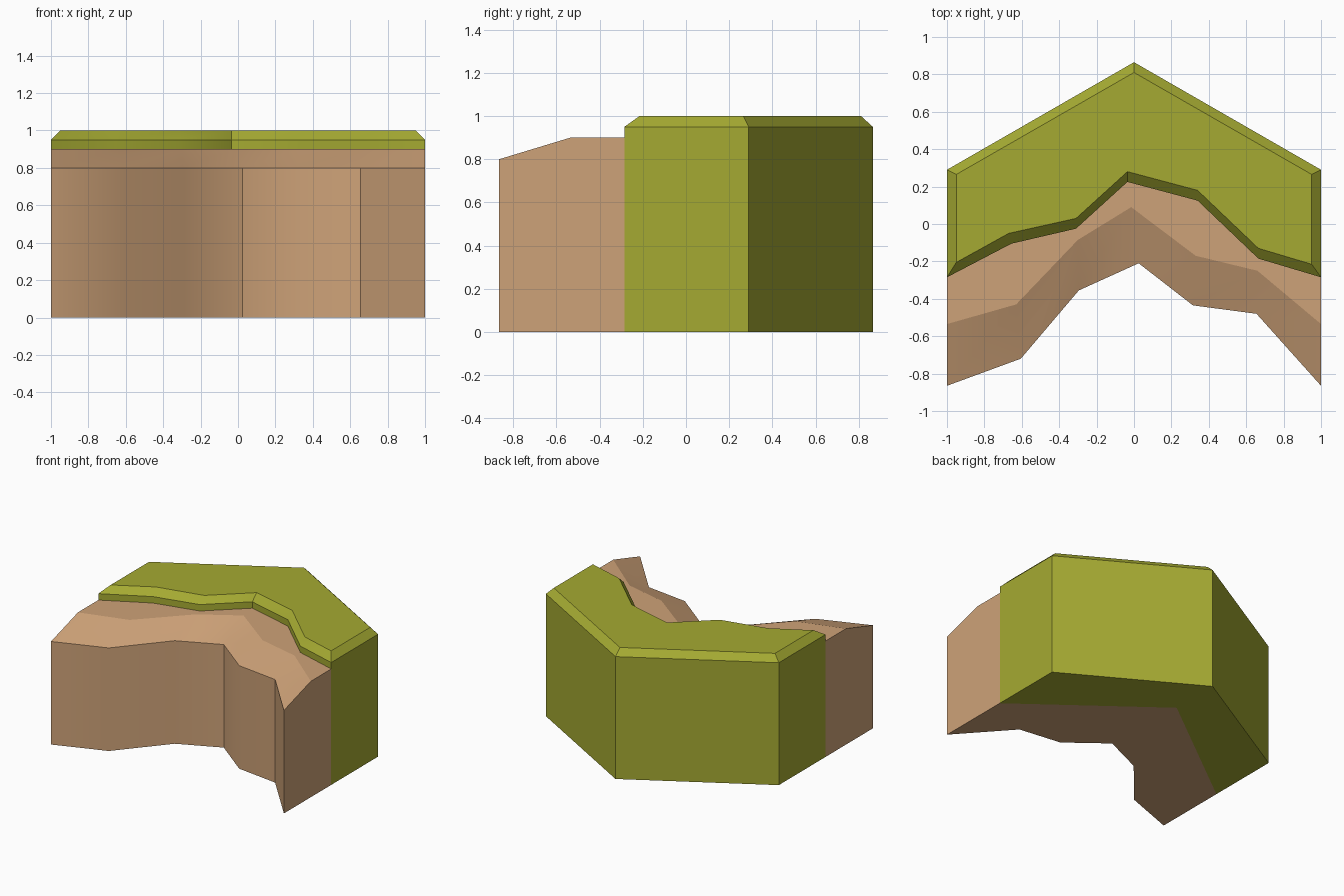
import bpy, bmesh, math

if "Cube" in bpy.data.objects:
    bpy.data.objects.remove(bpy.data.objects["Cube"])


def material(name, rgb):
    m = bpy.data.materials.new(name)
    m.diffuse_color = (*rgb, 1)
    m.use_nodes = True
    m.node_tree.nodes["Principled BSDF"].inputs["Base Color"].default_value = m.diffuse_color
    return m


GRASS = material("grass green", (0.376, 0.402, 0.032))
DIRT = material("dirt brown", (0.617, 0.362, 0.188))


def at(points, z):
    return [(x, y, z) for x, y in points]


def strip(a, b):
    """Quads joining two lines with the same number of points."""
    return [[a[i], a[i + 1], b[i + 1], b[i]] for i in range(len(a) - 1)]


def build(name, polygons, mat, crease_z=None):
    bm = bmesh.new()
    for poly in polygons:
        bm.faces.new([bm.verts.new(p) for p in poly])
    bmesh.ops.remove_doubles(bm, verts=bm.verts, dist=0.0005)
    for f in bm.faces:
        f.smooth = True
    bm.normal_update()
    for e in bm.edges:
        e.smooth = len(e.link_faces) == 2 and e.calc_face_angle(0) < math.radians(35)
        if crease_z and all(abs(v.co.z - crease_z) < 0.001 for v in e.verts):
            e.smooth = False
    me = bpy.data.meshes.new(name)
    bm.to_mesh(me)
    bm.free()
    me.materials.append(mat)
    ob = bpy.data.objects.new(name, me)
    bpy.context.collection.objects.link(ob)


# Plan lines, left to right
lip = [(-1, -.285), (-.655, -.105), (-.31, -.025), (-.035, .225),
       (.34, .125), (.665, -.185), (1, -.285)]
lip_top = [(-.95, -.205), (-.67, -.05), (-.31, .03), (-.035, .28),
           (.34, .18), (.665, -.13), (.95, -.215)]
ridge = [(-1, -.535), (-.63, -.43), (-.3, -.085), (-.015, .09),
         (.33, -.17), (.66, -.25), (1, -.535)]
cliff = [(-1, -.865), (-.605, -.72), (-.295, -.355), (.025, -.21),
         (.315, -.435), (.655, -.48), (1, -.865)]
back = [(1, -.285), (1, .29), (0, .865), (-1, .29), (-1, -.285)]
back_top = [lip_top[-1], (.95, .265), (0, .81), (-.95, .265), lip_top[0]]
seam = [(-1, -.285), (0, .47), (1, -.285)]

# Grass block: front lip, bevelled rim, flat top, back walls, underside strip
grass = strip(at(lip, .9), at(lip, .95))
grass += strip(at(lip, .95), at(lip_top, 1))
grass += strip(at(back, .95), at(back_top, 1))
grass += strip(at(back, 0), at(back, .95))
grass.append(at(lip_top + back_top[1:-1], 1))
grass.append(at(seam + back[1:-1], 0)[::-1])
build("grass_block", grass, GRASS)

# Dirt cliff: shelf, slope, front wall, end walls and underside
dirt = strip(at(cliff, 0), at(cliff, .8))
dirt += strip(at(cliff, .8), at(ridge, .9))
dirt += strip(at(ridge, .9), at(lip, .9))
for i in (0, -1):
    end = (at([cliff[i]], 0) + at([lip[i]], 0) + at([lip[i]], .9)
           + at([ridge[i]], .9) + at([cliff[i]], .8))
    dirt.append(end if i else end[::-1])
dirt.append(at(cliff + seam[::-1], 0)[::-1])
build("dirt_cliff", dirt, DIRT, crease_z=.9)
